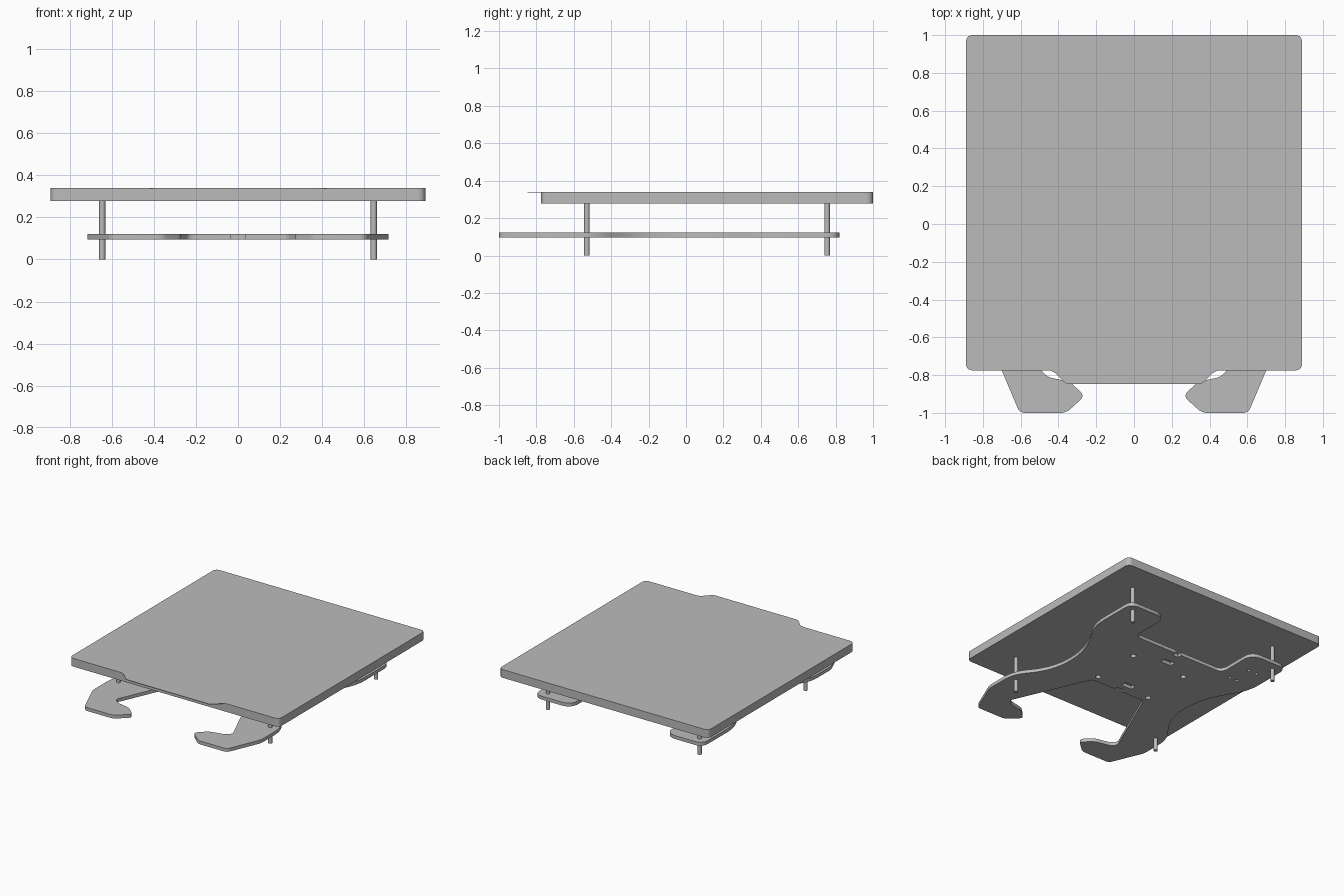
import bpy, math
from mathutils import Vector

old = bpy.data.objects.get("Cube")
if old:
    bpy.data.objects.remove(old, do_unlink=True)

grey = bpy.data.materials.new("plain_grey")
grey.use_nodes = True
grey.diffuse_color = (0.5, 0.5, 0.5, 1)
grey.node_tree.nodes["Principled BSDF"].inputs["Base Color"].default_value = (0.5, 0.5, 0.5, 1)


def fillet(corners, steps=8):
    """Round each corner (x, y, cut) by a curve that starts 'cut' away from it."""
    out = []
    for i, (x, y, cut) in enumerate(corners):
        p = Vector((x, y))
        if cut == 0:
            out.append(p)
            continue
        before = Vector(corners[i - 1][:2])
        after = Vector(corners[(i + 1) % len(corners)][:2])
        a = p + (before - p).normalized() * cut
        b = p + (after - p).normalized() * cut
        for k in range(steps + 1):
            t = k / steps
            out.append(a * (1 - t) ** 2 + p * 2 * t * (1 - t) + b * t * t)
    return out


def mirrored(half):
    """Close a right-hand half outline with its mirror image."""
    return half + [(-x, y, c) for x, y, c in reversed(half)]


def circle(x, y, r, sides=20):
    return [Vector((x + r * math.cos(math.tau * k / sides),
                    y + r * math.sin(math.tau * k / sides))) for k in range(sides)]


def slot(x, y, w, d):
    return [Vector((x + i * w / 2, y + j * d / 2))
            for i, j in ((-1, -1), (1, -1), (1, 1), (-1, 1))]


def slab(name, outlines, z0, z1):
    """Flat plate: the first outline is the rim, the others are holes."""
    curve = bpy.data.curves.new(name, "CURVE")
    curve.dimensions = "2D"
    curve.fill_mode = "BOTH"
    curve.extrude = (z1 - z0) / 2
    for pts in outlines:
        spline = curve.splines.new("POLY")
        spline.points.add(len(pts) - 1)
        for sp, p in zip(spline.points, pts):
            sp.co = (p.x, p.y, 0, 1)
        spline.use_cyclic_u = True
    curve.materials.append(grey)
    ob = bpy.data.objects.new(name, curve)
    ob.location.z = (z0 + z1) / 2
    bpy.context.collection.objects.link(ob)
    finish(ob, True)


def finish(ob, convert=False):
    bpy.ops.object.select_all(action="DESELECT")
    ob.select_set(True)
    bpy.context.view_layer.objects.active = ob
    if convert:
        bpy.ops.object.convert(target="MESH")
    bpy.ops.object.shade_smooth_by_angle(angle=math.radians(30))


# Bed plate
bed = mirrored([(0.89, 1.0, 0.04), (0.89, -0.775, 0.04)])
slab("bed_plate", [fillet(bed)], 0.277, 0.336)

# Thin sheet on the bed, with a front grip tab
sheet = mirrored([(0.89, 1.0, 0.04), (0.89, -0.775, 0.04),
                  (0.43, -0.775, 0.03), (0.36, -0.848, 0.02)])
slab("bed_sheet", [fillet(sheet)], 0.336, 0.340)

# Carriage plate: back ears, waisted sides, front hooked arms
carriage = mirrored([
    (0.025, 0.455, 0), (0.025, 0.49, 0),
    (0.40, 0.49, 0.06), (0.40, 0.82, 0.09), (0.715, 0.82, 0.07),
    (0.715, 0.42, 0.10), (0.53, 0.10, 0.17), (0.53, -0.25, 0.17),
    (0.715, -0.48, 0.10), (0.715, -0.74, 0.03), (0.605, -1.0, 0.03),
    (0.36, -1.0, 0.03), (0.26, -0.91, 0.035), (0.34, -0.835, 0.03),
    (0.46, -0.81, 0.03), (0.495, -0.77, 0.02), (0.235, -0.175, 0.03),
    (0.035, -0.175, 0), (0.035, -0.145, 0)])
holes = [circle(x, y, 0.02) for x in (-0.23, 0.23) for y in (-0.12, 0.267)]
holes += [slot(-0.015, y, 0.09, 0.045) for y in (-0.08, 0.354)]
holes += [circle(x, y, 0.012) for x, y in
          ((-0.49, 0.47), (-0.55, 0.475), (-0.53, 0.635), (-0.6, 0.63))]
slab("carriage_plate", [fillet(carriage)] + holes, 0.096, 0.122)

# Levelling screws at the four corners
for side, x in (("right", -0.645), ("left", 0.645)):
    for end, y in (("front", -0.53), ("back", 0.755)):
        bpy.ops.mesh.primitive_cylinder_add(
            vertices=24, radius=0.0145, depth=0.28, location=(x, y, 0.14))
        screw = bpy.context.object
        screw.name = f"{end}_{side}_screw"
        screw.data.materials.append(grey)
        finish(screw)
